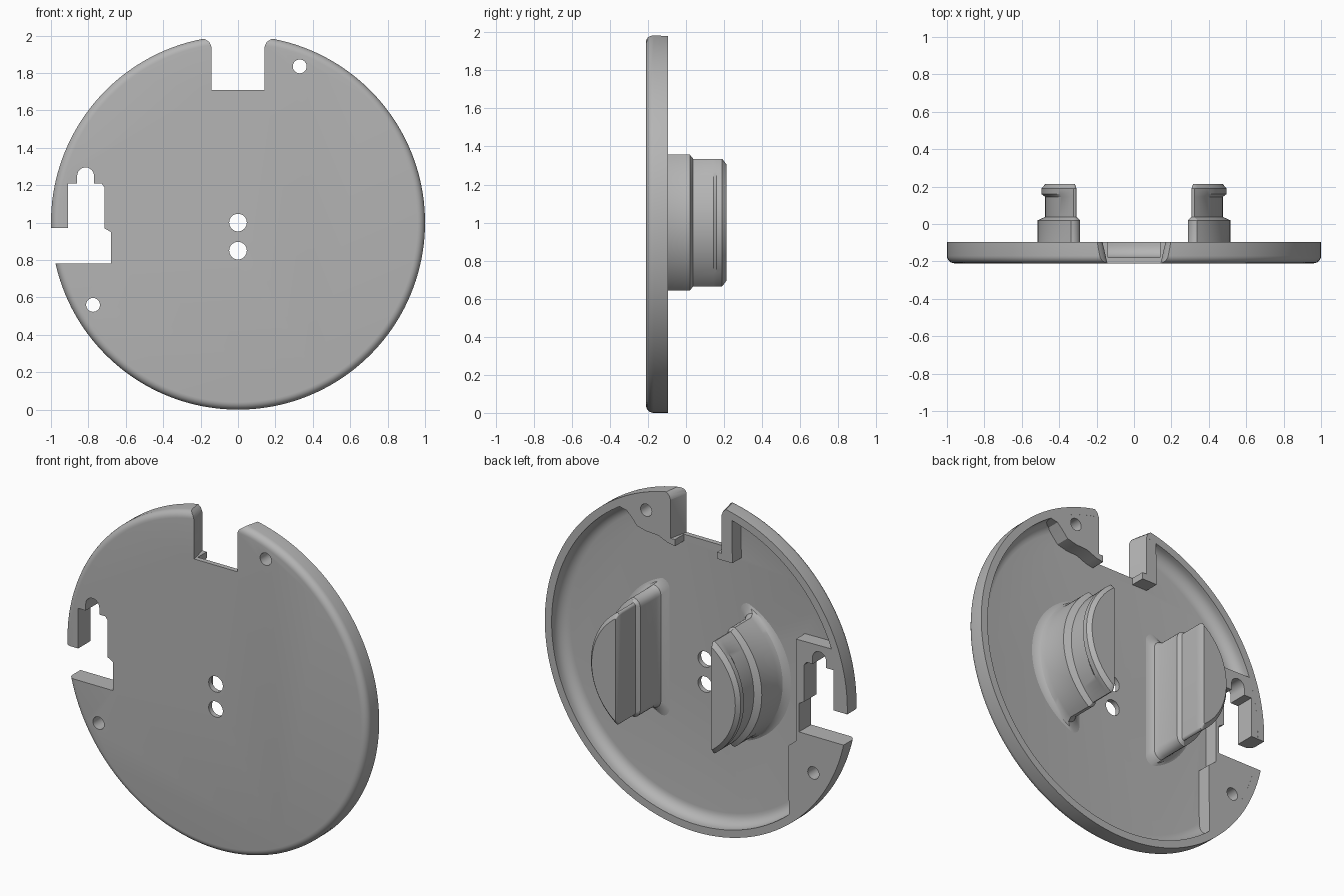
import bpy, bmesh, math

if "Cube" in bpy.data.objects:
    bpy.data.objects.remove(bpy.data.objects["Cube"])

grey = bpy.data.materials.new("plain grey")
grey.use_nodes = True
grey.diffuse_color = (0.46, 0.46, 0.46, 1)
grey.node_tree.nodes["Principled BSDF"].inputs["Base Color"].default_value = (0.46, 0.46, 0.46, 1)

FRONT, FLOOR, BACK = -0.21, -0.18, -0.095
MID = 1.0  # height of the disc centre


def loft(name, rings):
    """Solid through rings, each a (y, [(x, z), ...]) pair with equal counts."""
    bm = bmesh.new()
    loops = [[bm.verts.new((x, y, z)) for x, z in pts] for y, pts in rings]
    n = len(loops[0])
    for a, b in zip(loops, loops[1:]):
        for i in range(n):
            j = (i + 1) % n
            bm.faces.new((a[i], a[j], b[j], b[i]))
    bm.faces.new(loops[0])
    bm.faces.new(loops[-1])
    bmesh.ops.recalc_face_normals(bm, faces=bm.faces)
    mesh = bpy.data.meshes.new(name)
    bm.to_mesh(mesh)
    bm.free()
    mesh.materials.append(grey)
    obj = bpy.data.objects.new(name, mesh)
    bpy.context.collection.objects.link(obj)
    return obj


def arc(cx, cz, r, start, end, n):
    angles = [math.radians(start + (end - start) * i / n) for i in range(n + 1)]
    return [(cx + r * math.cos(a), cz + r * math.sin(a)) for a in angles]


def circle(cx, cz, r, n):
    return arc(cx, cz, r, 0, 360, n)[:-1]


def prism(name, pts, y0=-0.3, y1=0.0):
    return loft(name, [(y0, pts), (y1, pts)])


def activate(obj):
    bpy.ops.object.select_all(action='DESELECT')
    obj.select_set(True)
    bpy.context.view_layer.objects.active = obj


def combine(target, other, operation):
    mod = target.modifiers.new("combine", 'BOOLEAN')
    mod.operation = operation
    mod.solver = 'EXACT'
    mod.object = other
    activate(target)
    bpy.ops.object.modifier_apply(modifier=mod.name)
    bpy.data.objects.remove(other)


# Dished disc: rounded front edge, thin floor, raised rim with a filleted inside
profile = [(0.96 + dx, FRONT + 0.04 + dy) for dx, dy in arc(0, 0, 0.04, -90, 0, 6)]
profile += [(1.0, BACK), (0.955, BACK)]
profile += arc(0.89, FLOOR + 0.065, 0.065, 0, -90, 6)
plate = loft("dished_plate", [(y, circle(0, MID, r, 160)) for r, y in profile])

# Raised pads, flush with the rim
top_pad = [(0.14, 1.67), (0.19, 1.68), (0.25, 1.705), (0.33, 1.71), (0.39, 1.725),
           (0.43, 1.77), (0.46, 1.80), (0.51, 1.81)] + arc(0, MID, 0.975, 58, 82, 8)
side_pad = [(-0.66, 1.33), (-0.66, 0.72), (-0.61, 0.68)]
side_pad = arc(0, MID, 0.975, 160, 231, 20) + side_pad[::-1]
notch_wall = [(-0.14, 1.67), (-0.24, 1.67)] + arc(0, MID, 0.975, 104, 98, 3)
for pts in (top_pad, side_pad, notch_wall):
    combine(plate, prism("pad", pts, FLOOR - 0.01, BACK - 0.0002), 'UNION')

# Top notch, widening to the back, with rounded outer corners
def notch(half):
    side = [(half, 1.71), (half, 1.94), (half + 0.01, 1.965), (half + 0.04, 1.99), (half + 0.04, 2.1)]
    return side + [(-x, z) for x, z in reversed(side)]

combine(plate, loft("notch_cutter", [(-0.22, notch(0.14)), (-0.09, notch(0.17))]), 'DIFFERENCE')

# Stepped side slot with a domed top
slot = [(-1.1, 0.78), (-0.68, 0.78), (-0.68, 0.95), (-0.715, 0.97), (-0.715, 1.19),
        (-0.73, 1.21), (-0.77, 1.21)]
slot += arc(-0.815, 1.25, 0.045, 0, 180, 12)
slot += [(-0.86, 1.21), (-0.91, 1.21), (-0.91, 0.97), (-1.1, 0.97)]
combine(plate, prism("slot_cutter", slot), 'DIFFERENCE')

# Round holes
for x, z, r in ((0, 1.0, 0.047), (0, 0.85, 0.047), (0.33, 1.835, 0.037), (-0.775, 0.56, 0.037)):
    combine(plate, prism("hole_cutter", circle(x, z, r, 32)), 'DIFFERENCE')


def d_section(inner, outer, half, corner, side):
    """Outer circular arc closed by a flat inner side with eased corners."""
    x0 = inner + corner
    sag = outer - x0
    r = (half * half + sag * sag) / (2 * sag)
    sweep = math.degrees(math.asin(min(1, half / r)))
    pts = arc(outer - r, MID, r, -sweep, sweep, 32)
    ease = arc(x0, MID + half - corner, corner, 90, 180, 5)[1:]
    pts += ease + [(x, 2 * MID - z) for x, z in reversed(ease)]
    return [(side * x, z) for x, z in pts]


# Two half-round posts: filleted foot, base, neck and overhanging head
layers = [(FLOOR - 0.01, 0.235, 0.57, 0.41, 0.05), (FLOOR, 0.235, 0.57, 0.41, 0.05),
          (-0.174, 0.258, 0.547, 0.387, 0.05), (-0.16, 0.278, 0.527, 0.367, 0.05),
          (-0.13, 0.288, 0.515, 0.357, 0.05),
          (0.02, 0.288, 0.515, 0.357, 0.05), (0.038, 0.308, 0.475, 0.335, 0.015),
          (0.145, 0.308, 0.475, 0.335, 0.015), (0.16, 0.308, 0.495, 0.335, 0.015),
          (0.19, 0.308, 0.495, 0.335, 0.015), (0.213, 0.316, 0.475, 0.305, 0.005)]
posts = []
for side, word in ((1, "left"), (-1, "right")):
    rings = [(y, d_section(i, o, h, c, side)) for y, i, o, h, c in layers]
    posts.append(loft(word + "_post", rings))

for obj in [plate] + posts:
    activate(obj)
    bpy.ops.object.shade_smooth_by_angle(angle=math.radians(30))
